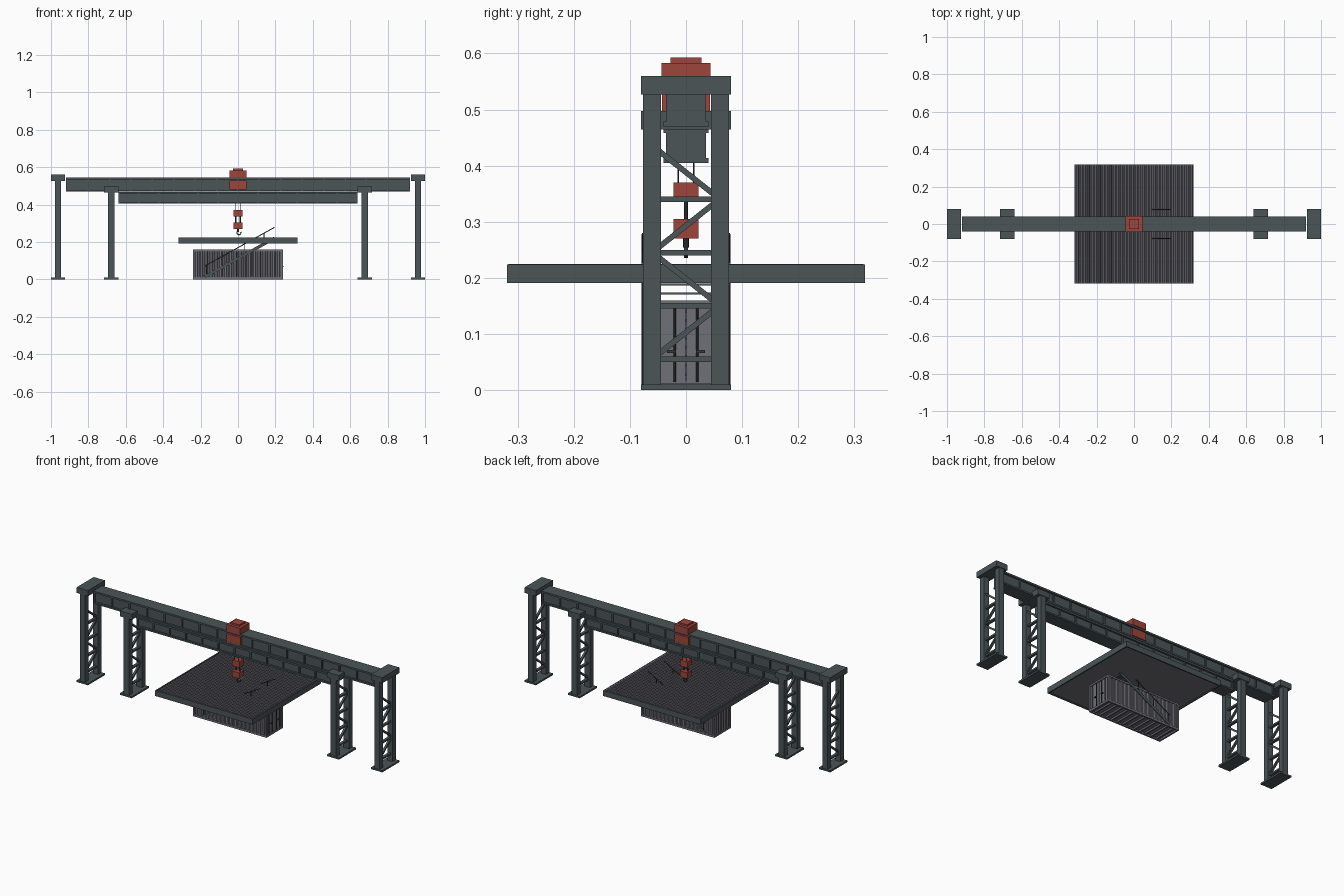
import bpy, bmesh
from math import radians, cos, sin
from mathutils import Vector, Matrix

cube = bpy.data.objects.get("Cube")
if cube:
    bpy.data.objects.remove(cube, do_unlink=True)


def material(name, rgb):
    m = bpy.data.materials.new(name)
    m.use_nodes = True
    m.diffuse_color = (*rgb, 1)
    m.node_tree.nodes["Principled BSDF"].inputs["Base Color"].default_value = (*rgb, 1)
    return m


STEEL = material("slate steel", (0.07, 0.09, 0.097))
RED = material("hoist red", (0.34, 0.06, 0.043))
GREY = material("container grey", (0.16, 0.16, 0.19))
DARK = material("dark cable", (0.035, 0.042, 0.046))


def finish(name, bm, mat):
    bmesh.ops.recalc_face_normals(bm, faces=bm.faces)
    mesh = bpy.data.meshes.new(name)
    bm.to_mesh(mesh)
    bm.free()
    mesh.materials.append(mat)
    ob = bpy.data.objects.new(name, mesh)
    bpy.context.collection.objects.link(ob)
    return ob


def box(bm, x, y, z):
    """Box from three (low, high) ranges."""
    size = [r[1] - r[0] for r in (x, y, z)]
    mid = Vector([(r[0] + r[1]) / 2 for r in (x, y, z)])
    bmesh.ops.create_cube(bm, size=1, matrix=Matrix.Translation(mid) @ Matrix.Diagonal((*size, 1)))


def bar(bm, a, b, w, h):
    """Straight bar between two points; w lies across, h stands up."""
    a, b = Vector(a), Vector(b)
    d = b - a
    rot = d.to_track_quat('X', 'Z').to_matrix().to_4x4()
    bmesh.ops.create_cube(bm, size=1, matrix=Matrix.Translation((a + b) / 2) @ rot
                          @ Matrix.Diagonal((d.length, w, h, 1)))


def rod(bm, a, b, r, sides=8):
    a, b = Vector(a), Vector(b)
    d = b - a
    rot = d.to_track_quat('Z', 'Y').to_matrix().to_4x4()
    bmesh.ops.create_cone(bm, cap_ends=True, segments=sides, radius1=r, radius2=r, depth=d.length,
                          matrix=Matrix.Translation((a + b) / 2) @ rot)


def corrugated(bm, half, count, thick, depth, length, place):
    """Ribbed sheet: ribs rise along local y, sheet runs in x, extruded along z."""
    pitch = 2 * half / count
    pts = [(-half, 0)]
    for i in range(count):
        x = -half + i * pitch
        pts += [(x + f * pitch, thick + d) for f, d in
                ((0.05, 0), (0.25, 0), (0.4, depth), (0.8, depth), (0.95, 0))]
    pts.append((half, 0))
    face = bm.faces.new([bm.verts.new(place @ Vector((x, y, 0))) for x, y in pts])
    ext = bmesh.ops.extrude_face_region(bm, geom=[face])
    move = place.to_3x3() @ Vector((0, 0, length))
    bmesh.ops.translate(bm, vec=move, verts=[g for g in ext["geom"] if isinstance(g, bmesh.types.BMVert)])


# Lattice supports: a base plate, two legs, a cap and zigzag bracing
def support(name, x, half, leg, top):
    bm = bmesh.new()
    wide = (x - half, x + half)
    box(bm, wide, (-0.08, 0.08), (0, 0.01))
    box(bm, wide, (-0.08, 0.08), (top - 0.033, top))
    for s in (-1, 1):
        box(bm, (x - leg, x + leg), sorted((s * 0.045, s * 0.077)), (0.01, top - 0.03))
    for i in range(4):
        z = 0.055 + i * 0.095
        box(bm, (x - 0.008, x + 0.008), (-0.046, 0.046), (z - 0.005, z + 0.005))
        s = -1 if i % 2 == 0 else 1
        bar(bm, (x, s * 0.048, z + 0.01), (x, -s * 0.048, z + 0.086), 0.012, 0.01)
    finish(name, bm, STEEL)


for side, s in (("left", 1), ("right", -1)):
    support("outer_support_" + side, s * 0.963, 0.037, 0.016, 0.56)
    support("inner_support_" + side, s * 0.678, 0.039, 0.018, 0.497)


# Plate girders: web, flanges and evenly spaced stiffeners
def girder(name, half, low, high, panels):
    bm = bmesh.new()
    box(bm, (-half, half), (-0.029, 0.029), (low, high))
    for a, b in ((low, low + 0.009), (high - 0.01, high)):
        box(bm, (-half, half), (-0.04, 0.04), (a, b))
    for i in range(panels + 1):
        x = (-1 + 2 * i / panels) * (half - 0.004)
        box(bm, (x - 0.004, x + 0.004), (-0.036, 0.036), (low + 0.005, high - 0.005))
    finish(name, bm, STEEL)


girder("upper_girder", 0.92, 0.47, 0.545, 16)
girder("lower_girder", 0.64, 0.405, 0.468, 12)

# Hoist trolley straddling the upper girder
bm = bmesh.new()
box(bm, (-0.045, 0.045), (-0.044, 0.044), (0.545, 0.583))
box(bm, (-0.028, 0.028), (-0.028, 0.028), (0.583, 0.593))
for s in (-1, 1):
    box(bm, (-0.045, 0.045), sorted((s * 0.029, s * 0.043)), (0.481, 0.529))
finish("hoist_trolley", bm, RED)

# Pulley blocks, cables and hook
bm = bmesh.new()
box(bm, (-0.024, 0.024), (-0.022, 0.022), (0.335, 0.37))
box(bm, (-0.024, 0.024), (-0.022, 0.022), (0.27, 0.305))
finish("pulley_blocks", bm, RED)
bm = bmesh.new()
for sx in (-1, 1):
    for sy in (-1, 1):
        rod(bm, (sx * 0.014, sy * 0.014, 0.365), (sx * 0.014, sy * 0.014, 0.41), 0.0015)
    rod(bm, (sx * 0.012, 0, 0.3), (sx * 0.012, 0, 0.34), 0.004)
finish("hoist_cables", bm, DARK)
bm = bmesh.new()
rod(bm, (0, 0, 0.254), (0, 0, 0.272), 0.005)
arc = [(0.005 + 0.011 * cos(radians(a)), 0, 0.249 + 0.011 * sin(radians(a))) for a in range(150, 391, 40)]
for a, b in zip(arc, arc[1:]):
    bar(bm, a, b, 0.007, 0.006)
finish("hook", bm, DARK)

# Platform: ribbed deck in a steel edge frame
bm = bmesh.new()
place = Matrix.Translation((0, 0.316, 0.197)) @ Matrix.Rotation(radians(90), 4, 'X')
corrugated(bm, 0.314, 32, 0.02, 0.008, 0.632, place)
finish("platform_deck", bm, GREY)
bm = bmesh.new()
for s in (-1, 1):
    edge = sorted((s * 0.312, s * 0.319))
    box(bm, edge, (-0.319, 0.319), (0.191, 0.224))
    box(bm, (-0.319, 0.319), edge, (0.191, 0.224))
finish("platform_frame", bm, STEEL)

# Container: ribbed walls and roof between a rail and post frame
bm = bmesh.new()
up = Matrix.Translation((0, 0, 0.008))
for turn in (0, 180):
    r = Matrix.Rotation(radians(turn), 4, 'Z')
    corrugated(bm, 0.232, 18, 0.003, 0.006, 0.146, up @ r @ Matrix.Translation((0, 0.066, 0)))
r = Matrix.Rotation(radians(90), 4, 'Z')
corrugated(bm, 0.07, 6, 0.003, 0.006, 0.146, up @ r @ Matrix.Translation((0, 0.229, 0)))
roof = Matrix.Translation((0, 0.07, 0.15)) @ Matrix.Rotation(radians(90), 4, 'X')
corrugated(bm, 0.235, 18, 0.003, 0.005, 0.14, roof)
finish("container_panels", bm, GREY)
bm = bmesh.new()
for s in (-1, 1):
    ends, sides = sorted((s * 0.23, s * 0.24)), sorted((s * 0.068, s * 0.077))
    for z in ((0, 0.012), (0.15, 0.16)):
        box(bm, ends, (-0.077, 0.077), z)
        box(bm, (-0.24, 0.24), sides, z)
    for t in (-1, 1):
        box(bm, ends, sorted((t * 0.066, t * 0.077)), (0, 0.16))
finish("container_frame", bm, GREY)
bm = bmesh.new()
box(bm, (-0.235, 0.235), (-0.07, 0.07), (0.01, 0.016))
for i in range(12):
    x = -0.21 + i * 0.038
    box(bm, (x - 0.004, x + 0.004), (-0.07, 0.07), (0.001, 0.012))
finish("container_floor", bm, GREY)

# Container doors with locking rods and handles
bm = bmesh.new()
for s in (-1, 1):
    box(bm, (0.228, 0.235), sorted((s * 0.001, s * 0.068)), (0.01, 0.152))
finish("container_doors", bm, GREY)
bm = bmesh.new()
for s in (-1, 1):
    for y in (0.02, 0.05):
        rod(bm, (0.238, s * y, 0.014), (0.238, s * y, 0.148), 0.002)
    box(bm, (0.236, 0.243), sorted((s * 0.018, s * 0.034)), (0.066, 0.071))
finish("door_rods", bm, DARK)

# Stairs: stringers, treads and handrails
foot, head = Vector((-0.18, 0, 0.012)), Vector((0.195, 0, 0.22))
rise = Vector((0, 0, 0.058))
bm = bmesh.new()
for s in (-1, 1):
    side = Vector((0, s * 0.0765, 0))
    bar(bm, foot + side, head + side, 0.005, 0.016)
for i in range(1, 13):
    p = foot.lerp(head, i / 13)
    box(bm, (p.x - 0.012, p.x + 0.012), (-0.075, 0.075), (p.z - 0.002, p.z + 0.002))
finish("stairs", bm, STEEL)
bm = bmesh.new()
for s in (-1, 1):
    side = Vector((0, s * 0.0765, 0))
    rod(bm, foot + side + rise, head + side + rise, 0.0025)
    for t in (0.03, 0.3, 0.57, 0.85):
        p = foot.lerp(head, t) + side
        rod(bm, p, p + rise, 0.002)
finish("stair_handrails", bm, DARK)
